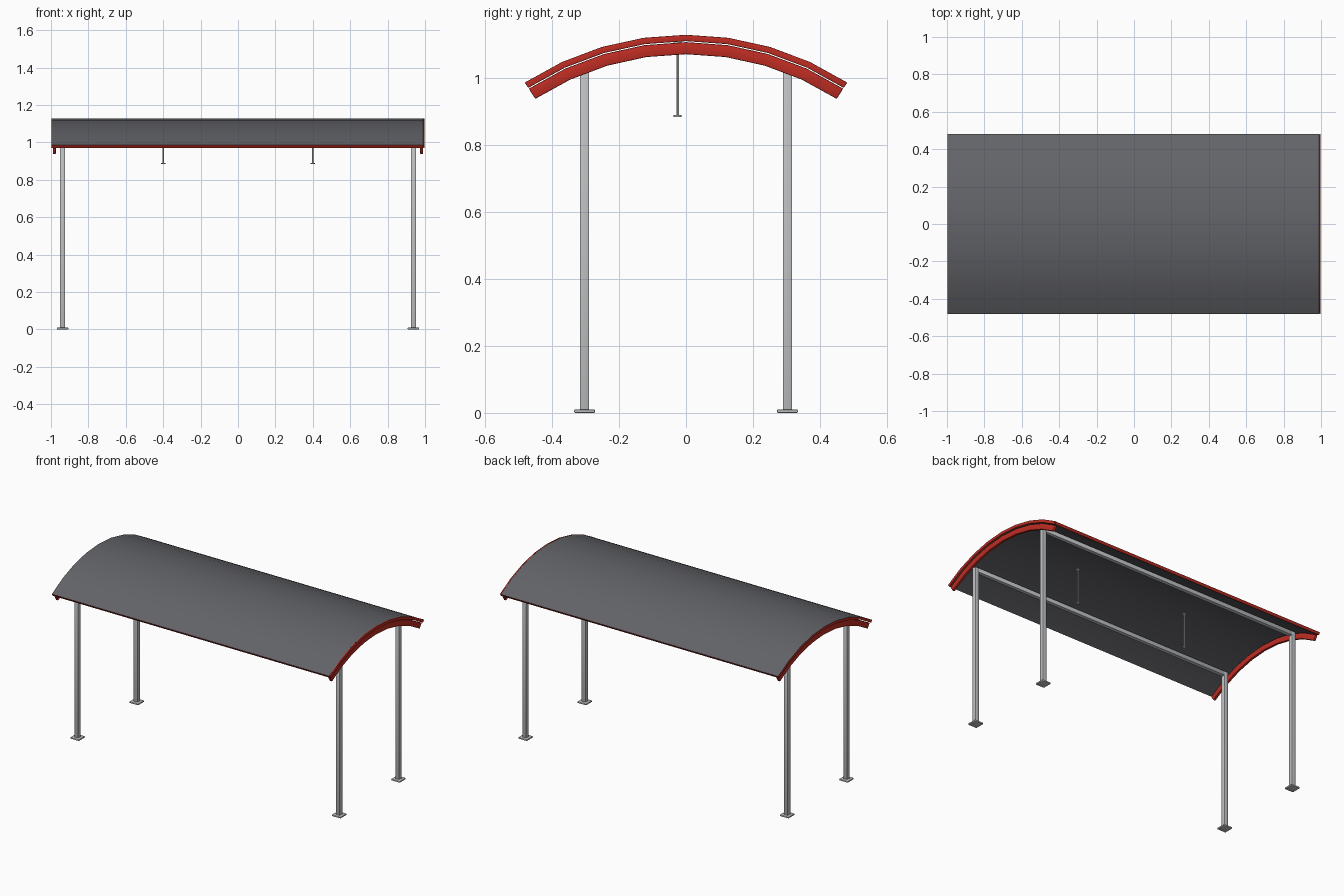
import bpy, bmesh
from math import sin, cos, radians, hypot
from mathutils import Vector, Matrix

cube = bpy.data.objects.get("Cube")
if cube:
    bpy.data.objects.remove(cube, do_unlink=True)


def material(name, rgb):
    m = bpy.data.materials.new(name)
    m.use_nodes = True
    m.diffuse_color = (*rgb, 1)
    for n in m.node_tree.nodes:
        if n.type == 'BSDF_PRINCIPLED':
            n.inputs["Base Color"].default_value = (*rgb, 1)
    return m


GREY = material("roof grey", (0.125, 0.127, 0.14))
RED = material("trim red", (0.52, 0.026, 0.017))
STEEL = material("steel grey", (0.53, 0.54, 0.55))

ARC_Z = 0.245          # height of the arch centre
HALF = radians(33)     # half the arch's sweep
STEPS = 8


def finish(name, bm, mats, bevel=0):
    bmesh.ops.recalc_face_normals(bm, faces=bm.faces)
    if bevel:
        sharp = [e for e in bm.edges if e.calc_face_angle(0) > radians(50)]
        bmesh.ops.bevel(bm, geom=sharp, offset=bevel, segments=2,
                        profile=0.5, affect='EDGES')
    me = bpy.data.meshes.new(name)
    bm.to_mesh(me)
    bm.free()
    for m in mats:
        me.materials.append(m)
    ob = bpy.data.objects.new(name, me)
    bpy.context.collection.objects.link(ob)
    bpy.ops.object.select_all(action='DESELECT')
    ob.select_set(True)
    bpy.context.view_layer.objects.active = ob
    bpy.ops.object.shade_smooth_by_angle(angle=radians(30))
    return ob


def arch(name, r_in, r_out, x0, x1, mats, bevel=0):
    """Curved strip with its section in the yz plane, running from x0 to x1."""
    bm = bmesh.new()
    rings = []
    for i in range(STEPS + 1):
        a = HALF * (2 * i / STEPS - 1)
        rings.append([bm.verts.new((x, r * sin(a), ARC_Z + r * cos(a)))
                      for x, r in ((x0, r_in), (x1, r_in), (x1, r_out), (x0, r_out))])
    for p, q in zip(rings, rings[1:]):
        for k in range(4):
            n = (k + 1) % 4
            bm.faces.new((p[k], p[n], q[n], q[k]))
    bm.faces.new(rings[0])
    bm.faces.new(rings[-1])
    if len(mats) > 1:
        # the rim of the sheet takes the second colour
        bm.normal_update()
        for f in bm.faces:
            c = f.calc_center_median()
            radial = Vector((0, c.y, c.z - ARC_Z)).normalized()
            f.material_index = int(abs(f.normal.dot(radial)) < 0.5)
    return finish(name, bm, mats, bevel)


def box(name, centre, size, mat, bevel=0.003):
    bm = bmesh.new()
    bmesh.ops.create_cube(bm, size=1, matrix=Matrix.Translation(centre)
                          @ Matrix.Diagonal((*size, 1)))
    return finish(name, bm, [mat], bevel)


def cylinder(name, x, y, z0, z1, radius, mat):
    bm = bmesh.new()
    bmesh.ops.create_cone(bm, cap_ends=True, segments=12, radius1=radius,
                          radius2=radius, depth=z1 - z0,
                          matrix=Matrix.Translation((x, y, (z0 + z1) / 2)))
    return finish(name, bm, [mat])


# Curved roof sheet with red rim, and the edging at its left end
arch("roof_sheet", 0.866, 0.883, -0.998, 0.99, [GREY, RED])
arch("roof_end_trim", 0.865, 0.884, 0.99, 0.998, [RED], 0.002)

# Arched end beams, posts and foot plates
POST_X, POST_Y, TOP = 0.938, 0.303, 1.043
for sx, side in ((1, "left"), (-1, "right")):
    arch(f"end_beam_{side}", 0.826, 0.862, sx * 0.982 - 0.008, sx * 0.982 + 0.008,
         [RED], 0.003)
    for sy, end in ((-1, "front"), (1, "back")):
        x, y = sx * POST_X, sy * POST_Y
        box(f"post_{end}_{side}", (x, y, TOP / 2), (0.028, 0.028, TOP), STEEL, 0.004)
        box(f"foot_plate_{end}_{side}", (x, y, 0.005), (0.062, 0.062, 0.01), STEEL)

# Long rails joining the posts under the roof
for sy, end in ((-1, "front"), (1, "back")):
    box(f"rail_{end}", (0, sy * POST_Y, TOP - 0.014), (2 * POST_X, 0.026, 0.028), STEEL)

# Hanging rods with a small plate at each end
for sx, side in ((1, "left"), (-1, "right")):
    x, y, low, high = sx * 0.4, -0.025, 0.884, 1.109
    cylinder(f"hanger_rod_{side}", x, y, low, high, 0.004, STEEL)
    cylinder(f"hanger_foot_{side}", x, y, low, low + 0.006, 0.012, STEEL)
    cylinder(f"hanger_cap_{side}", x, y, high - 0.006, high, 0.012, STEEL)
